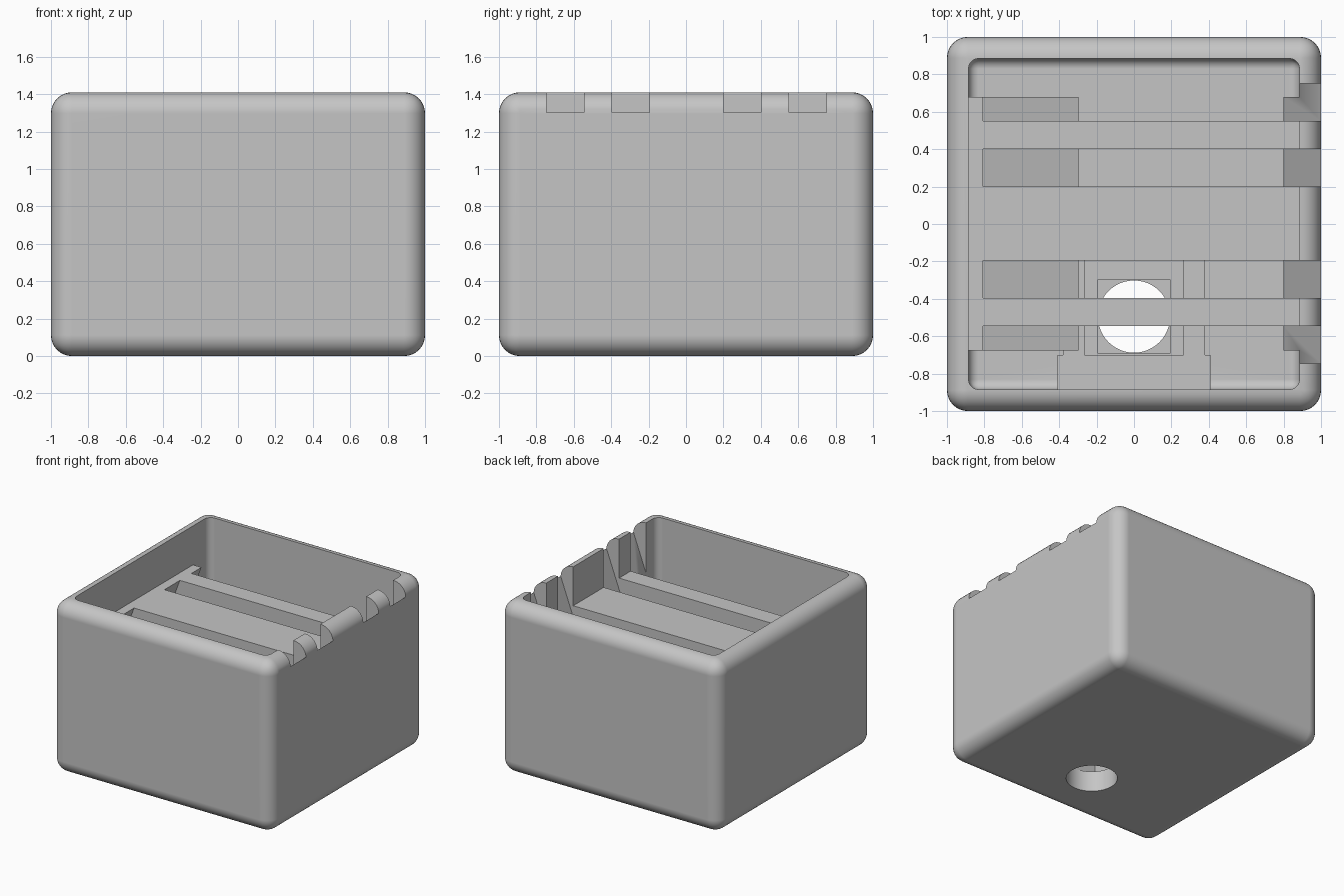
import bpy, bmesh

if "Cube" in bpy.data.objects:
    bpy.data.objects.remove(bpy.data.objects["Cube"], do_unlink=True)

grey = bpy.data.materials.new("plain grey")
grey.use_nodes = True
colour = (0.56, 0.56, 0.56, 1)
grey.diffuse_color = colour
grey.node_tree.nodes["Principled BSDF"].inputs["Base Color"].default_value = colour


def finish(name, bm):
    bmesh.ops.recalc_face_normals(bm, faces=bm.faces)
    mesh = bpy.data.meshes.new(name)
    bm.to_mesh(mesh)
    bm.free()
    mesh.materials.append(grey)
    obj = bpy.data.objects.new(name, mesh)
    bpy.context.collection.objects.link(obj)
    return obj


def box(name, x, y, z, radius=0, segments=8):
    """Box from three (low, high) ranges, with optional rounded edges."""
    bm = bmesh.new()
    bmesh.ops.create_cube(bm, size=1)
    for v in bm.verts:
        v.co = [r[0] if c < 0 else r[1] for c, r in zip(v.co, (x, y, z))]
    if radius:
        bmesh.ops.bevel(bm, geom=bm.edges[:], offset=radius, segments=segments,
                        profile=0.5, affect='EDGES')
    return finish(name, bm)


def prism(name, profile, y):
    """Extrude an x-z profile along y."""
    bm = bmesh.new()
    face = bm.faces.new([bm.verts.new((px, y[0], pz)) for px, pz in profile])
    grown = bmesh.ops.extrude_face_region(bm, geom=[face])["geom"]
    verts = [g for g in grown if isinstance(g, bmesh.types.BMVert)]
    bmesh.ops.translate(bm, verts=verts, vec=(0, y[1] - y[0], 0))
    return finish(name, bm)


def combine(target, tool, operation):
    mod = target.modifiers.new(tool.name, 'BOOLEAN')
    mod.operation, mod.solver, mod.object = operation, 'EXACT', tool
    bpy.context.view_layer.objects.active = target
    bpy.ops.object.modifier_apply(modifier=mod.name)
    bpy.data.objects.remove(tool, do_unlink=True)


# Rounded outer shell, hollowed from above
body = box("box_body", (-1, 1), (-1, 1), (0, 1.41), 0.112)
inside = 0.885
cavity = box("cavity", (-inside, inside), (-inside, inside), (0.115, 2), 0.055, 5)
combine(body, cavity, 'DIFFERENCE')

# Slotted shelf between the side walls
combine(body, box("shelf", (-0.93, 0.93), (-0.675, 0.68), (0.77, 1.09)), 'UNION')

# Plug mount on the floor, wider where it meets the front wall
combine(body, box("mount", (-0.38, 0.38), (-0.75, 0), (0.06, 0.42)), 'UNION')
combine(body, box("mount_foot", (-0.41, 0.41), (-0.93, -0.70), (0.06, 0.42)), 'UNION')

# Leaning slots through the shelf and the left wall
slot = [(-0.853, 0.97), (0.67, 0.422), (1.2, 1.84), (-0.6, 1.65)]
for centre in (-0.645, -0.295, 0.3, 0.65):
    combine(body, prism("slot", slot, (centre - 0.1, centre + 0.1)), 'DIFFERENCE')

# Stepped plug recess and round cable hole
combine(body, box("channel", (-0.265, 0.265), (-0.70, -0.1), (0.30, 0.6)), 'DIFFERENCE')
combine(body, box("pocket", (-0.195, 0.195), (-0.69, -0.30), (0.17, 0.6)), 'DIFFERENCE')
bpy.ops.mesh.primitive_cylinder_add(vertices=48, radius=0.193, depth=0.6,
                                    location=(0, -0.495, 0))
combine(body, bpy.context.object, 'DIFFERENCE')

# Smooth fillets with crisp cut edges
bpy.ops.object.select_all(action='DESELECT')
body.select_set(True)
bpy.context.view_layer.objects.active = body
body.data.materials.clear()
body.data.materials.append(grey)
bpy.ops.object.shade_smooth_by_angle(angle=0.52)
weighted = body.modifiers.new("even_shading", 'WEIGHTED_NORMAL')
weighted.keep_sharp = True
